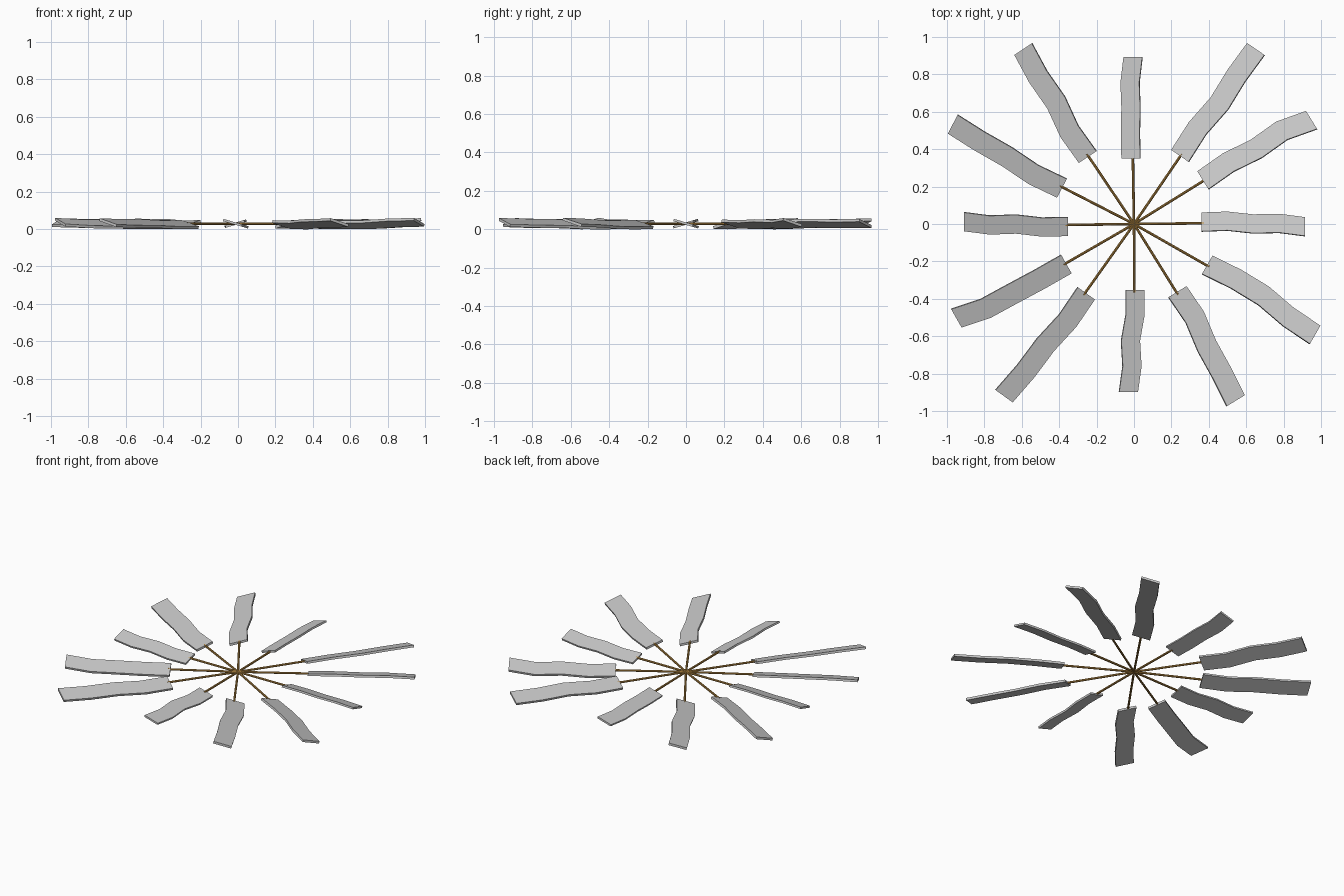
import bpy, bmesh, math
from mathutils import Vector

if "Cube" in bpy.data.objects:
    bpy.data.objects.remove(bpy.data.objects["Cube"])

MID_Z = 0.028      # height of the wheel plane
PITCH = 0.29       # slope of the blades across their width
ROD_R = 0.007


def material(name, rgb):
    m = bpy.data.materials.new(name)
    m.diffuse_color = (*rgb, 1)
    m.use_nodes = True
    m.node_tree.nodes["Principled BSDF"].inputs["Base Color"].default_value = m.diffuse_color
    return m


GREY = material("light_grey", (0.58, 0.58, 0.58))
BRASS = material("brass_brown", (0.50, 0.27, 0.06))


def add_object(name, bm, mat):
    bmesh.ops.recalc_face_normals(bm, faces=bm.faces)
    mesh = bpy.data.meshes.new(name)
    bm.to_mesh(mesh)
    bm.free()
    mesh.materials.append(mat)
    ob = bpy.data.objects.new(name, mesh)
    bpy.context.collection.objects.link(ob)
    return ob


def blade(name, angle, r0, r1, offsets, width, thick):
    """Pitched wavy board swept outward along a radius."""
    bm = bmesh.new()
    mean = sum(offsets) / len(offsets)
    rings = []
    for i, off in enumerate(offsets):
        r = r0 + (r1 - r0) * i / (len(offsets) - 1)
        ring = []
        for side, up in ((-1, -1), (1, -1), (1, 1), (-1, 1)):
            t = off + side * width / 2
            ring.append(bm.verts.new((r, t + up * thick / 2 * PITCH,
                                      up * thick / 2 - PITCH * (t - mean))))
        rings.append(ring)
    for a, b in zip(rings, rings[1:]):
        for j in range(4):
            k = (j + 1) % 4
            bm.faces.new((a[j], a[k], b[k], b[j]))
    bm.faces.new(rings[0])
    bm.faces.new(rings[-1])
    ob = add_object(name, bm, GREY)
    ob.location.z = MID_Z
    ob.rotation_euler.z = math.radians(angle)


def rod(name, angle, length, offset):
    """Thin spoke from the wheel centre to the inner end of a blade."""
    bm = bmesh.new()
    bmesh.ops.create_cone(bm, cap_ends=True, segments=8, radius1=ROD_R,
                          radius2=ROD_R, depth=length)
    bmesh.ops.translate(bm, verts=bm.verts, vec=(0, 0, length / 2))
    ob = add_object(name, bm, BRASS)
    ob.location.z = MID_Z
    ob.rotation_euler = (0, math.pi / 2,
                         math.radians(angle) + math.atan2(offset, length))


# angle, inner radius, outer radius, sideways bends (thousandths)
BLADES = [
    (0, .36, .915, (10, 15, 0, 3, -15)),
    (31.6, .436, 1.10, (5, 15, -1, 10, -25)),
    (55.5, .439, 1.14, (3, 9, -12, -3, -8)),
    (90, .35, .892, (16, 19, 16, 21, 5)),
    (123.5, .435, 1.107, (8, 14, -12, -8, -23)),
    (152.4, .43, 1.106, (8, 14, -5, -11, -25)),
    (180, .352, .91, (13, 16, 0, 5, -13)),
    (209.6, .42, 1.075, (7, 7, 3, 0, -32)),
    (234.2, .45, 1.153, (9, 14, -7, -10, -26)),
    (270, .352, .897, (5, 5, -19, -11, -30)),
    (301.4, .43, 1.09, (9, 17, -8, -15, -29)),
    (330.1, .448, 1.135, (5, 16, 12, -20, -32)),
]

for n, (ang, r0, r1, bends) in enumerate(BLADES, 1):
    offs = [b / 1000 for b in bends]
    long_blade = r1 > 1
    blade(f"blade_{n}", ang, r0, r1, offs,
          0.112 if long_blade else 0.1, 0.014 if long_blade else 0.012)
    rod(f"spoke_{n}", ang, r0 + 0.015, offs[0] * 0.4)
